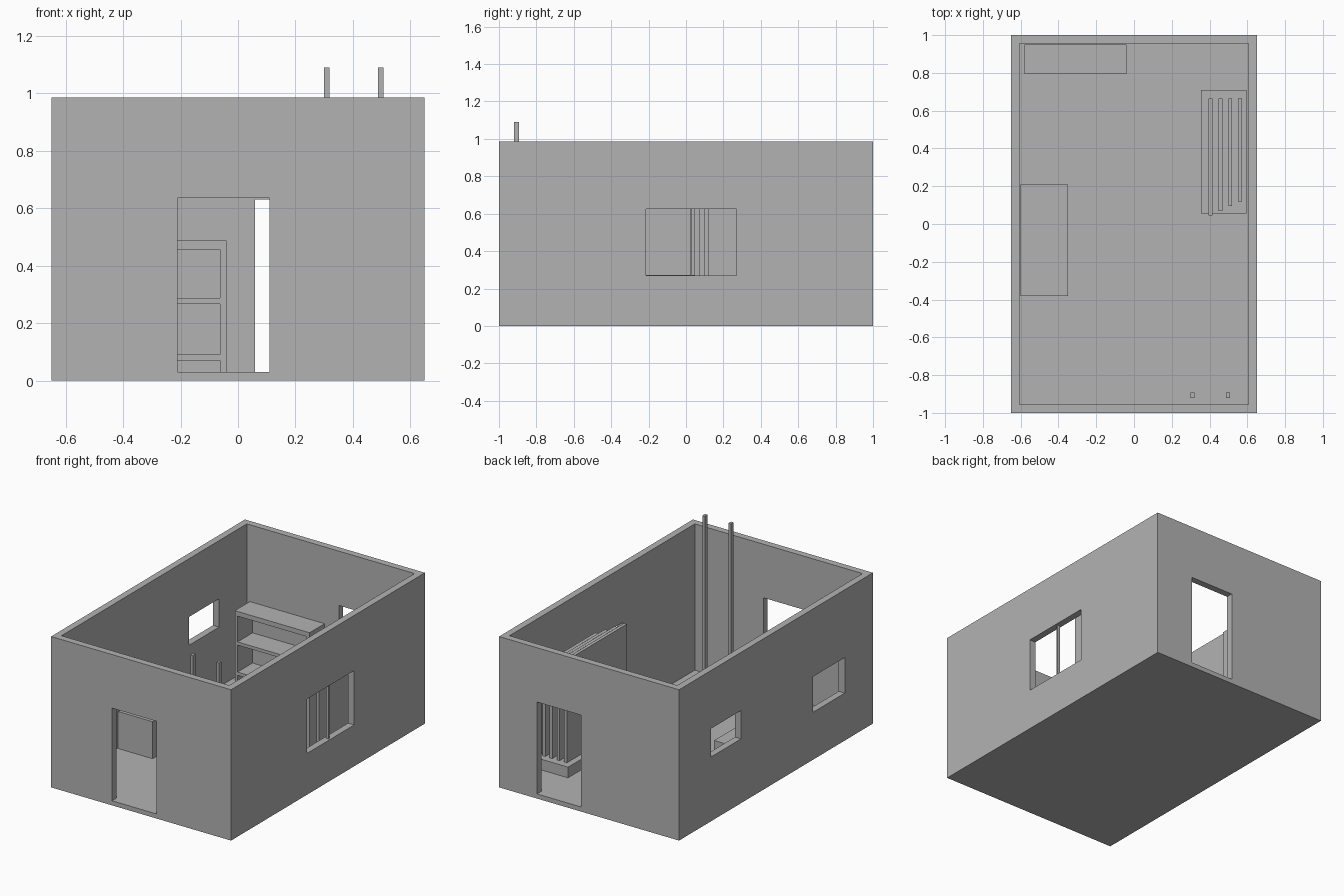
import bpy

cube = bpy.data.objects.get("Cube")
if cube:
    bpy.data.objects.remove(cube, do_unlink=True)

grey = bpy.data.materials.new("plain_grey")
grey.use_nodes = True
grey.diffuse_color = (0.45, 0.45, 0.45, 1)
grey.node_tree.nodes["Principled BSDF"].inputs["Base Color"].default_value = (0.45, 0.45, 0.45, 1)


def box(name, x, y, z):
    """Axis-aligned box from (low, high) pairs."""
    bpy.ops.mesh.primitive_cube_add(size=1)
    ob = bpy.context.object
    ob.name = ob.data.name = name
    for v in ob.data.vertices:
        v.co = [r[0] if c < 0 else r[1] for c, r in zip(v.co, (x, y, z))]
    ob.data.materials.append(grey)
    return ob


def cut(target, x, y, z):
    """Subtract a box from the target and discard the cutter."""
    cutter = box("cutter", x, y, z)
    cutter.hide_render = True
    mod = target.modifiers.new("opening", "BOOLEAN")
    mod.operation = "DIFFERENCE"
    mod.solver = "EXACT"
    mod.object = cutter
    bpy.context.view_layer.objects.active = target
    bpy.ops.object.modifier_apply(modifier=mod.name)
    bpy.data.objects.remove(cutter, do_unlink=True)


FLOOR = 0.03
HX, HY, TOP, WALL = 0.65, 1.0, 0.985, 0.044
IX, IY = HX - WALL, HY - WALL

# Open-topped room shell
room = box("room_walls", (-HX, HX), (-HY, HY), (0, TOP))
cut(room, (-IX, IX), (-IY, IY), (FLOOR, 1.2))

# Doorways, front and back
cut(room, (-0.21, 0.11), (-1.1, -0.9), (FLOOR, 0.635))
cut(room, (0.06, 0.376), (0.9, 1.1), (FLOOR, 0.63))

# Side windows: one on the +x wall, two on the -x wall
cut(room, (0.55, 0.75), (-0.215, 0.27), (0.27, 0.625))
cut(room, (-0.75, -0.55), (0.36, 0.67), (0.42, 0.605))
cut(room, (-0.75, -0.55), (-0.71, -0.38), (0.31, 0.542))
box("window_mullion", (0.618, 0.638), (0.023, 0.033), (0.27, 0.625))

# Low chest along the -x wall
box("chest", (-0.6, -0.35), (-0.38, 0.21), (FLOOR, 0.272))

# Shelf unit against the back wall
SX, SY = (-0.58, -0.04), (0.795, 0.95)
box("shelf_top", SX, SY, (0.456, 0.487))
for name, low in (("middle_shelf", 0.267), ("bottom_shelf", 0.07)):
    box(name, (-0.56, -0.062), SY, (low, low + 0.021))
box("shelf_right_side", (-0.58, -0.56), SY, (FLOOR, 0.456))
box("shelf_left_side", (-0.062, -0.04), SY, (FLOOR, 0.456))

# Rack of upright panels on a low plinth, each one a little smaller
box("rack_plinth", (0.355, 0.595), (0.055, 0.71), (FLOOR, 0.1))
for i in range(4):
    x = 0.395 + i * 0.052
    step = i * 0.025
    box(f"rack_panel_{i + 1}", (x, x + 0.021), (0.045 + step, 0.665), (0.1, 0.77 - step))

# Two tall posts near the front wall
for name, x in (("right_post", 0.3), ("left_post", 0.488)):
    box(name, (x, x + 0.019), (-0.92, -0.893), (FLOOR, 1.09))
